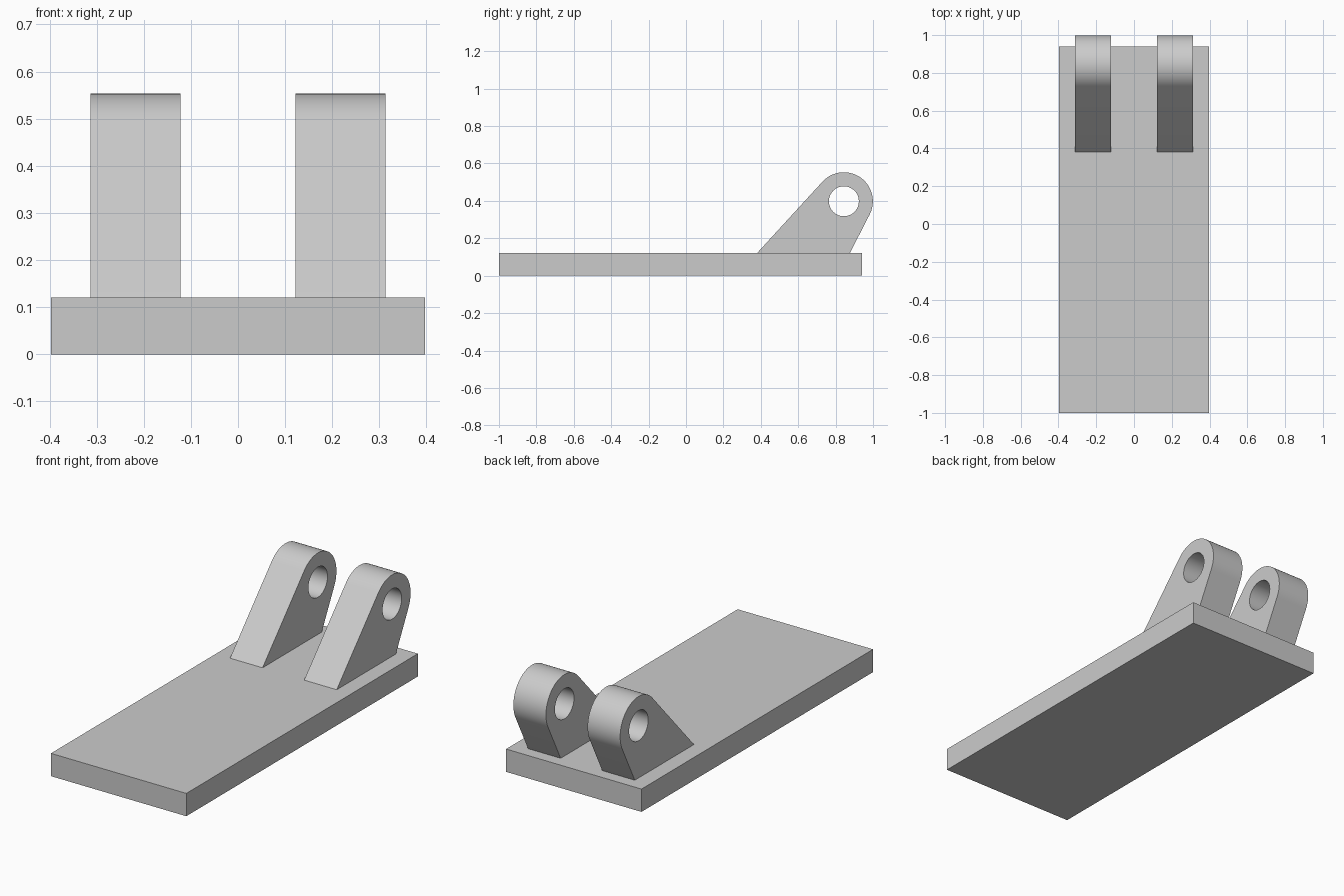
import bpy
import bmesh
from math import asin, atan2, cos, sin, pi, hypot, radians

if "Cube" in bpy.data.objects:
    bpy.data.objects.remove(bpy.data.objects["Cube"], do_unlink=True)

grey = bpy.data.materials.new("light_grey")
grey.use_nodes = True
colour = (0.6, 0.6, 0.6, 1)
grey.diffuse_color = colour
grey.node_tree.nodes["Principled BSDF"].inputs["Base Color"].default_value = colour

PLATE_TOP = 0.121
EYE_Y, EYE_Z, EYE_R, HOLE_R = 0.844, 0.398, 0.155, 0.08
FOOT_FRONT, FOOT_BACK = 0.38, 0.876
LUG_INNER, LUG_OUTER = 0.122, 0.313


def finish(bm, name):
    bmesh.ops.recalc_face_normals(bm, faces=bm.faces)
    mesh = bpy.data.meshes.new(name)
    bm.to_mesh(mesh)
    bm.free()
    mesh.materials.append(grey)
    obj = bpy.data.objects.new(name, mesh)
    bpy.context.collection.objects.link(obj)
    bpy.ops.object.select_all(action="DESELECT")
    obj.select_set(True)
    bpy.context.view_layer.objects.active = obj
    return obj


def arc(radius, start, end, count):
    """Points on an arc around the eye centre, in the side plane."""
    angles = [start + (end - start) * i / (count - 1) for i in range(count)]
    return [(EYE_Y + radius * cos(a), EYE_Z + radius * sin(a)) for a in angles]


def tangent_angle(foot_y, side):
    """Angle on the eye where the straight flank from the foot touches it."""
    dy, dz = EYE_Y - foot_y, EYE_Z - PLATE_TOP
    slope = atan2(dz, dy) + side * asin(EYE_R / hypot(dy, dz))
    return slope + side * pi / 2


def lug(name, x_start, width):
    """Slanted lug with a rounded eye and a through hole."""
    bm = bmesh.new()
    outline = arc(EYE_R, tangent_angle(FOOT_BACK, -1),
                  tangent_angle(FOOT_FRONT, 1), 40)
    outline += [(FOOT_FRONT, PLATE_TOP), (FOOT_BACK, PLATE_TOP)]
    hole = arc(HOLE_R, 0, 2 * pi, 49)[:-1]
    edges = []
    for loop in (outline, hole):
        verts = [bm.verts.new((x_start, y, z)) for y, z in loop]
        edges += [bm.edges.new((v, verts[i - 1])) for i, v in enumerate(verts)]
    bmesh.ops.triangle_fill(bm, edges=edges, use_beauty=True)
    result = bmesh.ops.extrude_face_region(bm, geom=bm.faces[:], use_keep_orig=True)
    moved = [g for g in result["geom"] if isinstance(g, bmesh.types.BMVert)]
    bmesh.ops.translate(bm, verts=moved, vec=(width, 0, 0))
    finish(bm, name)
    bpy.ops.object.shade_smooth_by_angle(angle=radians(30))


# Base plate
bm = bmesh.new()
bmesh.ops.create_cube(bm, size=1)
bmesh.ops.scale(bm, vec=(0.794, 1.94, PLATE_TOP), verts=bm.verts)
bmesh.ops.translate(bm, vec=(0, -0.03, PLATE_TOP / 2), verts=bm.verts)
finish(bm, "base_plate")

# Pair of hinge lugs
lug("left_lug", LUG_INNER, LUG_OUTER - LUG_INNER)
lug("right_lug", -LUG_OUTER, LUG_OUTER - LUG_INNER)
